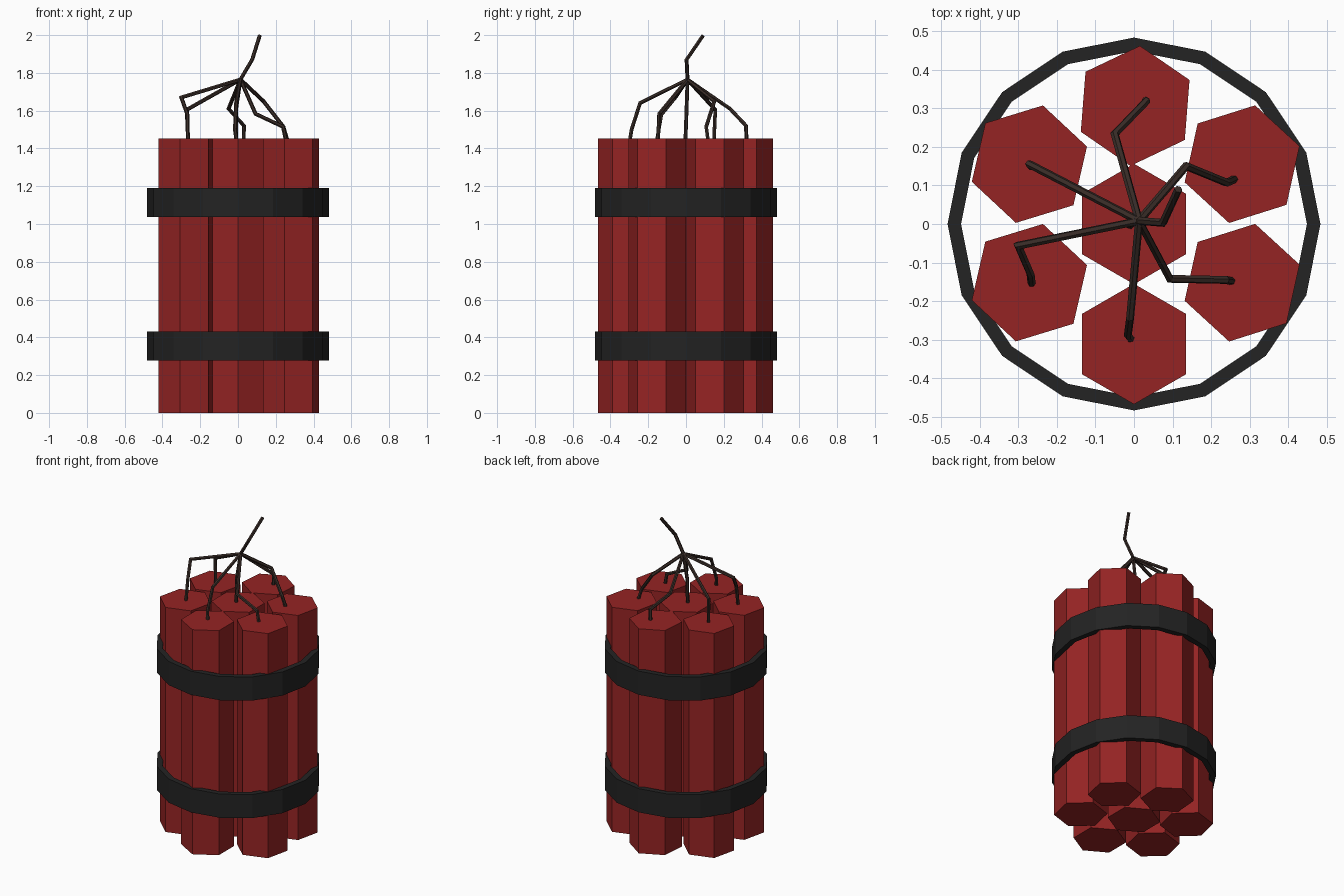
import bpy, bmesh, math
from mathutils import Vector

if "Cube" in bpy.data.objects:
    bpy.data.objects.remove(bpy.data.objects["Cube"])


def material(name, color):
    m = bpy.data.materials.new(name)
    m.diffuse_color = (*color, 1)
    m.use_nodes = True
    m.node_tree.nodes["Principled BSDF"].inputs["Base Color"].default_value = m.diffuse_color
    return m


RED = material("dark red", (0.30, 0.017, 0.017))
BLACK = material("black", (0.017, 0.017, 0.017))
BROWN = material("dark brown", (0.040, 0.025, 0.020))


def add_object(name, bm, mat):
    bmesh.ops.recalc_face_normals(bm, faces=bm.faces[:])
    me = bpy.data.meshes.new(name)
    bm.to_mesh(me)
    bm.free()
    me.materials.append(mat)
    ob = bpy.data.objects.new(name, me)
    bpy.context.collection.objects.link(ob)
    return ob


def circle(bm, n, r, z, turn=0.0, cx=0.0, cy=0.0):
    return [bm.verts.new((cx + r * math.cos(turn + math.tau * i / n),
                          cy + r * math.sin(turn + math.tau * i / n), z)) for i in range(n)]


def bridge(bm, a, b):
    n = len(a)
    for i in range(n):
        bm.faces.new((a[i], a[(i + 1) % n], b[(i + 1) % n], b[i]))


# Hexagonal sticks: x, y, turn of first corner in degrees
STICKS = [(0, 0, 90), (0, -0.311, 90), (0.003, 0.306, 85.5),
          (0.28, 0.155, 77.5), (0.28, -0.152, 77.5),
          (-0.271, 0.155, 77), (-0.271, -0.152, 77)]
for i, (x, y, deg) in enumerate(STICKS):
    bm = bmesh.new()
    lo, hi = (circle(bm, 6, 0.156, z, math.radians(deg), x, y) for z in (0, 1.452))
    bridge(bm, lo, hi)
    bm.faces.new(lo)
    bm.faces.new(hi)
    add_object(f"stick_{i + 1}", bm, RED)

# Two 16-sided straps with open centres
for name, z0, z1 in (("lower_strap", 0.277, 0.43), ("upper_strap", 1.037, 1.19)):
    bm = bmesh.new()
    rings = [circle(bm, 16, r, z) for r, z in
             ((0.483, z0), (0.483, z1), (0.448, z1), (0.448, z0))]
    for k in range(4):
        bridge(bm, rings[k], rings[(k + 1) % 4])
    add_object(name, bm, BLACK)

# Fuses all start at one knot; the first one is the free lead
KNOT = Vector((0.013, 0.008, 1.765))
FUSES = [
    [(0.075, 0.003, 1.87), (0.115, 0.09, 1.997)],
    [(-0.01, 0.003, 1.61), (-0.01, -0.003, 1.44)],
    [(-0.05, 0.233, 1.61), (0.032, 0.318, 1.52), (0.03, 0.32, 1.44)],
    [(0.135, 0.15, 1.65), (0.24, 0.107, 1.515), (0.262, 0.117, 1.44)],
    [(0.093, -0.142, 1.583), (0.238, -0.145, 1.515), (0.254, -0.148, 1.44)],
    [(-0.01, -0.243, 1.64), (-0.016, -0.288, 1.5), (-0.008, -0.298, 1.44)],
    [(-0.3, -0.056, 1.67), (-0.268, -0.13, 1.58), (-0.265, -0.155, 1.44)],
    [(-0.271, 0.155, 1.605), (-0.264, 0.148, 1.44)],
]


def tube(name, pts, r, mat, n=6):
    bm = bmesh.new()
    dirs = [(b - a).normalized() for a, b in zip(pts, pts[1:])]
    side = dirs[0].orthogonal().normalized()
    rings = []
    for k, p in enumerate(pts):
        d0, d1 = dirs[max(k - 1, 0)], dirs[min(k, len(dirs) - 1)]
        # carry the previous section along, then cut it on the mitre plane
        side = (side - d0 * side.dot(d0)).normalized()
        up = d0.cross(side)
        mitre = (d0 + d1).normalized()
        ring = []
        for i in range(n):
            a = math.tau * i / n
            v = (side * math.cos(a) + up * math.sin(a)) * r
            v -= d0 * (v.dot(mitre) / d0.dot(mitre))
            ring.append(bm.verts.new(p + v))
        rings.append(ring)
        side = d0.rotation_difference(d1) @ side
    for a, b in zip(rings, rings[1:]):
        bridge(bm, a, b)
    bm.faces.new(rings[0])
    bm.faces.new(rings[-1])
    return add_object(name, bm, mat)


for i, path in enumerate(FUSES):
    tube("lead_fuse" if i == 0 else f"stick_fuse_{i}",
         [KNOT] + [Vector(p) for p in path], 0.0105, BROWN)
